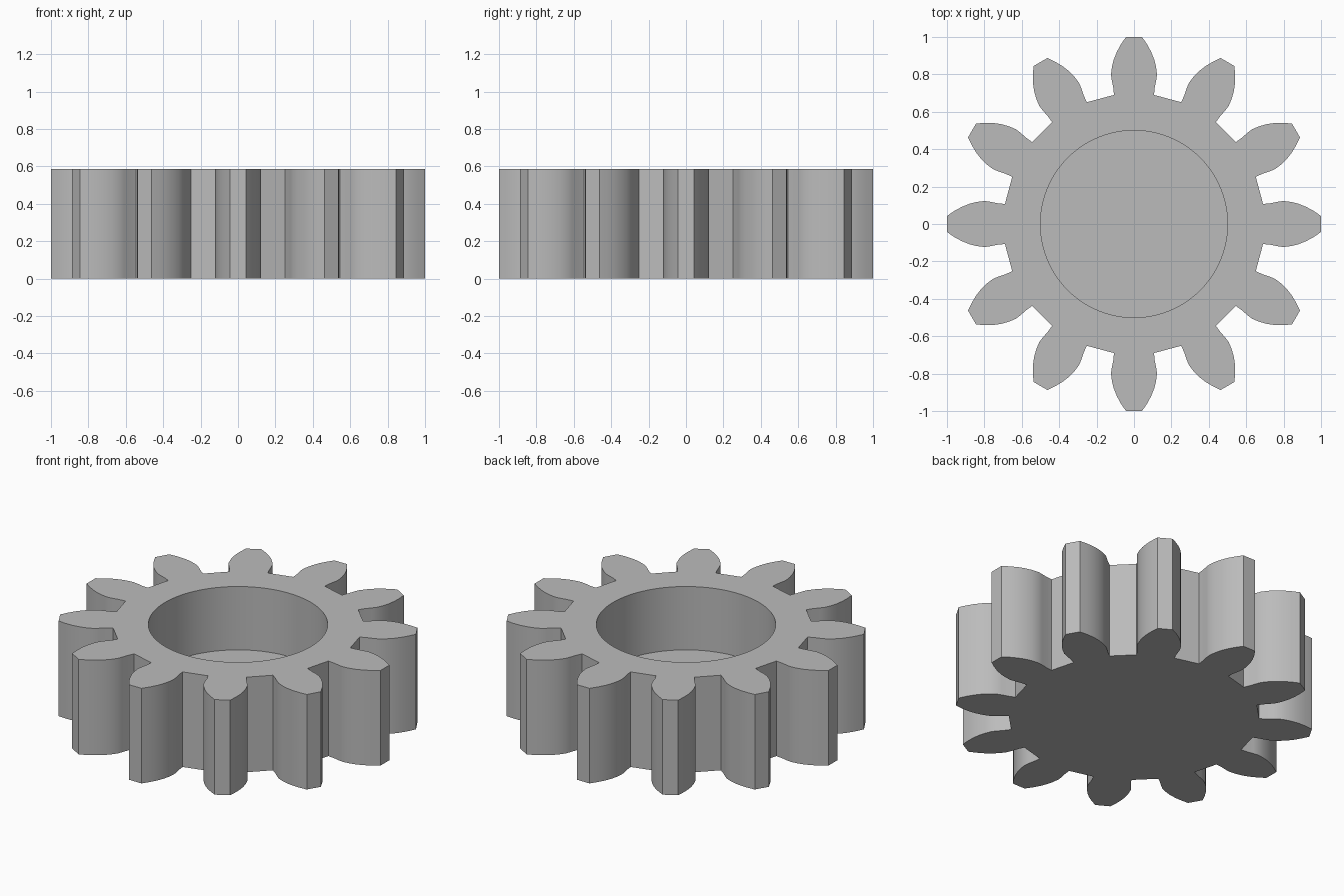
import bpy
import bmesh
from math import cos, sin, pi, radians

if "Cube" in bpy.data.objects:
    bpy.data.objects.remove(bpy.data.objects["Cube"])

TEETH = 12
HEIGHT = 0.585
BORE_RADIUS = 0.5
FLOOR = 0.195

# Half tooth flank: (distance from axis, half width), root to tip
FLANK = [(0.69, 0.107), (0.73, 0.111), (0.77, 0.119), (0.80, 0.123),
         (0.84, 0.118), (0.88, 0.108), (0.92, 0.092), (0.96, 0.070), (1.0, 0.043)]

# Flat grey metal
metal = bpy.data.materials.new("grey_metal")
metal.use_nodes = True
colour = (0.5, 0.5, 0.5, 1)
metal.diffuse_color = colour
metal.node_tree.nodes["Principled BSDF"].inputs["Base Color"].default_value = colour

# Gear body: one tooth profile repeated around the axis, then extruded
tooth = [(r, -w) for r, w in FLANK] + [(r, w) for r, w in reversed(FLANK)]
bm = bmesh.new()
outline = []
for i in range(TEETH):
    a = 2 * pi * i / TEETH
    for r, w in tooth:
        outline.append(bm.verts.new((r * cos(a) - w * sin(a), r * sin(a) + w * cos(a), 0)))
base = bm.faces.new(outline)
top = bmesh.ops.extrude_face_region(bm, geom=[base], use_keep_orig=True)
bmesh.ops.translate(bm, vec=(0, 0, HEIGHT),
                    verts=[g for g in top["geom"] if isinstance(g, bmesh.types.BMVert)])
bmesh.ops.recalc_face_normals(bm, faces=bm.faces)
mesh = bpy.data.meshes.new("gear_body")
bm.to_mesh(mesh)
bm.free()
mesh.materials.append(metal)
gear = bpy.data.objects.new("gear_body", mesh)
bpy.context.collection.objects.link(gear)

# Blind round bore, open at the top
depth = HEIGHT - FLOOR + 0.2
bpy.ops.mesh.primitive_cylinder_add(vertices=96, radius=BORE_RADIUS, depth=depth,
                                    location=(0, 0, FLOOR + depth / 2))
cutter = bpy.context.object
cutter.name = "bore_cutter"
cutter.hide_render = True
cutter.data.materials.append(metal)

bpy.ops.object.select_all(action="DESELECT")
gear.select_set(True)
bpy.context.view_layer.objects.active = gear
bore = gear.modifiers.new("bore", "BOOLEAN")
bore.operation = "DIFFERENCE"
bore.solver = "EXACT"
bore.object = cutter
bpy.ops.object.modifier_apply(modifier=bore.name)
bpy.data.objects.remove(cutter)

# Smooth flanks and bore wall, crisp rims, roots and tips
bpy.ops.object.shade_smooth_by_angle(angle=radians(30))
